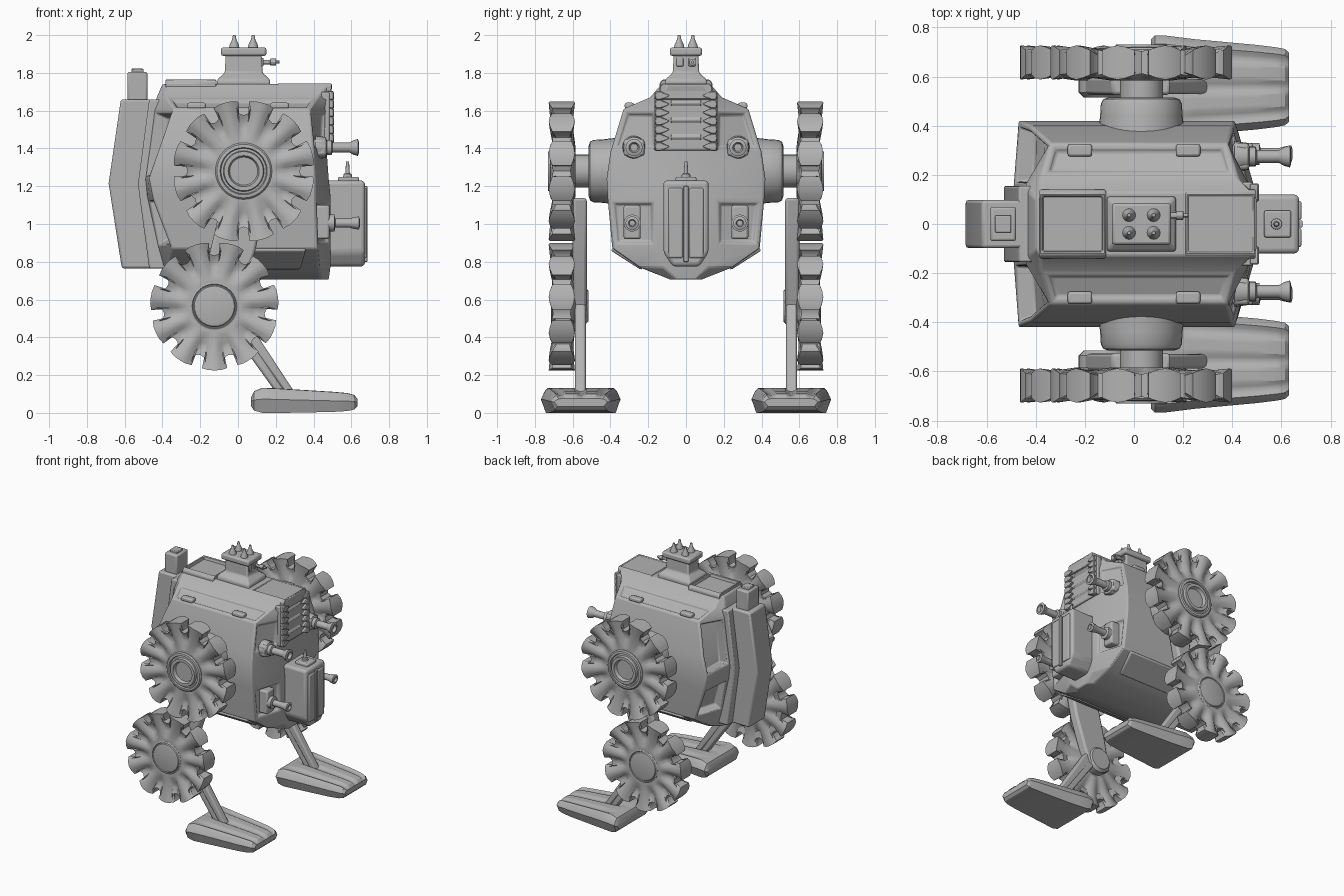
import bpy, bmesh, math
from mathutils import Vector

if "Cube" in bpy.data.objects:
    bpy.data.objects.remove(bpy.data.objects["Cube"])

steel = bpy.data.materials.new("steel_grey")
steel.diffuse_color = (0.45, 0.45, 0.45, 1)
steel.use_nodes = True
steel.node_tree.nodes["Principled BSDF"].inputs["Base Color"].default_value = steel.diffuse_color


def finish(name, bm, bevel=0, segs=2, angle=30):
    bmesh.ops.recalc_face_normals(bm, faces=bm.faces)
    me = bpy.data.meshes.new(name)
    bm.to_mesh(me)
    bm.free()
    me.materials.append(steel)
    ob = bpy.data.objects.new(name, me)
    bpy.context.collection.objects.link(ob)
    bpy.ops.object.select_all(action='DESELECT')
    ob.select_set(True)
    bpy.context.view_layer.objects.active = ob
    bpy.ops.object.shade_smooth_by_angle(angle=math.radians(angle))
    if bevel:
        m = ob.modifiers.new("bevel", 'BEVEL')
        m.width, m.segments, m.limit_method = bevel, segs, 'ANGLE'
    return ob


def loft(name, rings, bevel=0, segs=2, edit=None, angle=30):
    bm = bmesh.new()
    vs = [[bm.verts.new(p) for p in ring] for ring in rings]
    n = len(vs[0])
    side = {}
    for j in range(len(vs) - 1):
        for i in range(n):
            k = (i + 1) % n
            side[j, i] = bm.faces.new((vs[j][i], vs[j][k], vs[j + 1][k], vs[j + 1][i]))
    bm.faces.new(vs[0])
    bm.faces.new(vs[-1])
    bmesh.ops.recalc_face_normals(bm, faces=bm.faces)
    if edit:
        edit(bm, side)
    return finish(name, bm, bevel, segs, angle)


def box(name, x, y, z, bevel=0.008):
    return loft(name, [[(x[0], y[0], h), (x[1], y[0], h), (x[1], y[1], h), (x[0], y[1], h)] for h in z], bevel)


def prism(name, xz, y0, y1, bevel=0.008):
    return loft(name, [[(x, y, z) for x, z in xz] for y in (y0, y1)], bevel)


def lathe(name, origin, axis, profile, n=24):
    q = Vector(axis).to_track_quat('Z', 'Y')
    o = Vector(origin)
    rings = [[o + q @ Vector((r * math.cos(a), r * math.sin(a), d))
              for a in (math.tau * i / n for i in range(n))] for d, r in profile]
    return loft(name, rings)


# Hull: horizontal sections (z, centre half width, half width, x back centre/side, x front side/centre)
levels = [(.705, .05, .08, -.38, -.36, .44, .48), (.77, .12, .245, -.40, -.37, .43, .49),
          (.87, .15, .39, -.42, -.35, .42, .49), (1.14, .15, .415, -.48, -.45, .41, .49),
          (1.24, .15, .42, -.49, -.47, .41, .48), (1.38, .15, .40, -.47, -.42, .40, .47),
          (1.61, .15, .33, -.44, -.34, .38, .47), (1.67, .13, .19, -.43, -.38, .42, .49),
          (1.74, .10, .13, -.40, -.38, .48, .50)]
sections = [[(bs, -w, z), (fs, -w, z), (fc, -c, z), (fc, c, z), (fs, w, z), (bs, w, z), (bc, c, z), (bc, -c, z)]
            for z, c, w, bc, bs, fs, fc in levels]


def hull_panels(bm, f):
    def panel(faces, rim, depth):
        bmesh.ops.inset_region(bm, faces=faces, thickness=rim, depth=0, use_even_offset=True)
        bmesh.ops.inset_region(bm, faces=faces, thickness=.012, depth=depth, use_even_offset=True)
    for front, back in ((1, 7), (3, 5)):
        panel([f[5, front]], .022, -.02)                 # upper front windows
        panel([f[2, front]], .028, -.02)                 # lower front windows
        panel([f[4, back], f[5, back]], .022, -.07)      # upper rear recess
        panel([f[2, back]], .022, -.06)                  # lower rear recess
    for side in (0, 4):
        panel([f[6, side]], .022, -.018)                 # roof slots


loft("hull", sections, .008, 2, hull_panels)

# Roof spine with two sunken hatches
for x0, x1, z in ((-.385, -.115, 1.765), (.21, .495, 1.745)):
    def sink(bm, f):
        top = max(bm.faces, key=lambda q: q.calc_center_median().z)
        bmesh.ops.inset_region(bm, faces=[top], thickness=.014)
        bmesh.ops.inset_region(bm, faces=[top], thickness=.015, depth=-.045)
    loft("roof_hatch", [[(x0, -.14, h), (x1, -.14, h), (x1, .14, h), (x0, .14, h)] for h in (1.66, z - .02)]
         + [[(x0, -.125, z), (x1, -.125, z), (x1, .125, z), (x0, .125, z)]], .005, 1, sink)

# Turret
def square(cx, hx, hy, z):
    return [(cx - hx, -hy, z), (cx + hx, -hy, z), (cx + hx, hy, z), (cx - hx, hy, z)]


loft("turret", [square(.03, .14, .115, 1.70), square(.03, .14, .11, 1.765), square(.03, .10, .07, 1.80),
                square(.03, .095, .065, 1.90)], .01)
box("turret_cap", (-.09, .15), (-.085, .085), (1.89, 1.935), .012)
for x in (-.02, .08):
    for y in (-.036, .036):
        lathe("spike", (x, y, 1.93), (0, 0, 1), [(0, .028), (.02, .024), (.045, .012), (.07, .007)], 12)
for y in (-.032, .032):
    box("turret_port", (.12, .135), (y - .018, y + .018), (1.835, 1.88), .004)
lathe("turret_probe", (.12, .035, 1.857), (1, 0, 0), [(0, .012), (.05, .012), (.052, .018), (.08, .018), (.082, .008), (.10, .008)], 12)

# Back frame, pack and chimney
prism("back_frame", [(-.47, 1.66), (-.53, 1.21), (-.47, .765), (-.38, .765), (-.42, 1.21), (-.40, 1.66)], -.155, .155)
pack = [(-.45, 1.66), (-.62, 1.66), (-.685, 1.215), (-.615, .765), (-.45, .765), (-.50, 1.215)]
prism("back_pack", pack, -.098, .098, .012)
box("chimney", (-.585, -.48), (-.07, .07), (1.64, 1.805), .01)
box("chimney_cap", (-.565, -.50), (-.035, .035), (1.80, 1.822), .005)

# Front ammunition box with two grooves and an antenna
yz = [(-.12, 1.23), (-.12, .85), (-.07, .775), (.07, .775), (.12, .85), (.12, 1.23)]
loft("front_box", [[(x, y, z) for y, z in yz] for x in (.46, .672)], .02, 3)
for s in (-1, 1):
    box("groove_frame", (.66, .682), (s * .055 - .038, s * .055 + .038), (.82, 1.19), .008)
box("centre_rib", (.67, .686), (-.014, .014), (.80, 1.20), .004)
box("box_lid", (.53, .64), (-.055, .055), (1.22, 1.25), .008)
lathe("antenna", (.58, 0, 1.24), (0, 0, 1), [(0, .024), (.025, .022), (.028, .012), (.09, .008)], 12)

# Corrugated front grille
box("grille_plate", (.44, .485), (-.17, .17), (1.39, 1.70), .008)
for s in (-1, 1):
    for i in range(7):
        z = 1.41 + i * .045
        tri = [(s * .165, z - .022), (s * .165, z + .022), (s * .135, z + .024), (s * .085, z), (s * .135, z - .024)]
        loft("grille_tooth", [[(x, y, h) for y, h in tri] for x in (.47, .508)], .005, 1)
for z in (1.46, 1.55, 1.64):
    prism("grille_louvre", [(.47, z - .04), (.495, z), (.47, z + .04)], -.08, .08, .004)

# Guns on both sides of the front
for s in (-1, 1):
    lathe("upper_gun", (.41, s * .275, 1.405), (1, 0, 0),
          [(0, .062), (.055, .055), (.06, .04), (.085, .04), (.09, .026), (.18, .026), (.20, .038), (.225, .045), (.23, .028), (.21, .02)], 20)
    box("gun_mount", (.40, .47), (s * .275 - .055, s * .275 + .055), (1.36, 1.45), .015)
    box("lower_gun_plate", (.40, .485), (s * .285 - .045, s * .285 + .045), (.92, 1.10), .012)
    lathe("lower_gun", (.44, s * .285, 1.005), (1, 0, 0),
          [(0, .045), (.07, .045), (.075, .024), (.15, .024), (.17, .03), (.20, .035), (.205, .02), (.19, .015)], 20)
    # lower hull armour on the bilge slope
    loft("bilge_plate", [[(x, s * y, z) for x, y, z in ((-.25, .40, .86), (.36, .40, .86), (.33, .235, .755), (-.22, .235, .755))],
                         [(x, s * y, z) for x, y, z in ((-.25, .37, .89), (.36, .37, .89), (.33, .22, .79), (-.22, .22, .79))]], .012)
    # side roof rails
    for x in (-.22, .22):
        box("roof_latch", (x - .05, x + .05), (s * .30 - .025, s * .30 + .025), (1.61, 1.642), .01)

# Paddle wheels: flared teeth, rippled dished faces
TOOTH = [(0, .79), (.17, .82), (.21, .9), (.15, .985), (.33, 1), (.5, 1), (.67, 1), (.85, .985), (.79, .9), (.83, .82)]


def wheel(name, cx, cz, R, teeth, phase, s, hub):
    pts = [((k + t) * math.tau / teeth + phase, r) for k in range(teeth) for t, r in TOOTH]

    def ring(f, depth, ripple):
        out = []
        for i, (a, r) in enumerate(pts):
            t = TOOTH[i % len(TOOTH)][0]
            rad = R * (f * r if f > .6 else f)
            y = depth + ripple * math.cos(math.tau * t)
            out.append((cx + rad * math.cos(a), s * y, cz + rad * math.sin(a)))
        return out
    rows = [(.35, .585, 0), (.6, .605, .008), (.82, .61, .015), (1, .60, .012),
            (1, .715, -.012), (.85, .70, -.022), (.6, .695, -.014), (.46, .705, 0), (.40, .705, 0)]
    loft(name, [ring(*r) for r in rows], angle=40)
    lathe(name + "_hub", (cx, s * .66, cz), (0, s, 0), hub, 32)


for s in (-1, 1):
    wheel("upper_wheel", .03, 1.28, .375, 12, 0, s,
          [(0, .15), (.05, .15), (.058, .142), (.06, .125), (.048, .12), (.05, .108), (.07, .104), (.07, .082), (.045, .074), (.03, .06)])
    wheel("lower_wheel", -.125, .565, .34, 11, math.radians(-8), s,
          [(0, .125), (.046, .125), (.05, .118), (.042, .113), (.052, .106), (.056, .09)])
    # shoulder housing and axle
    lathe("shoulder", (.03, s * .34, 1.28), (0, s, 0),
          [(0, .18), (.10, .168), (.15, .165), (.168, .155), (.175, .135), (.175, .10)], 32)
    lathe("axle", (.03, s * .50, 1.28), (0, s, 0), [(0, .088), (.14, .088)], 24)
    # arm linking the two wheels
    prism("upper_arm", [(-.09, 1.10), (.15, 1.14), (.09, .85), (-.03, .50), (-.22, .50), (-.18, .72)], s * .525, s * .60, .015)
    lathe("knee", (-.125, s * .515, .565), (0, s, 0), [(0, .08), (.02, .10), (.15, .10)], 24)
    # twin shin struts
    for d in (-.024, .024):
        prism("shin_strut", [(-.06 + d, .62), (-.10 + d, .56), (.245 + d, .08), (.295 + d, .08)], s * .53, s * .588, .012)
    prism("shin_web", [(-.06, .58), (-.08, .54), (.25, .09), (.29, .09)], s * .545, s * .575, .004)

    # ribbed foot pad: sections along x, tapering towards the toe
    def foot_ring(x, hw, z0, z1):
        c, n = .557, 24
        top = []
        for i in range(n + 1):
            u = -1 + 2 * i / n
            edge = max(0, abs(u) - .8) / .2
            groove = .012 * max(0, math.cos(u * 3 * math.pi)) if abs(u) < .8 and .2 < x < .62 else 0
            top.append((x, s * (c + hw * u), z1 - (z1 - z0) * .45 * edge ** 2 - groove))
        return top + [(x, s * (c + hw * .88), z0), (x, s * (c - hw * .88), z0)]
    loft("foot", [foot_ring(*r) for r in ((.07, .195, .035, .085), (.085, .21, .012, .115), (.13, .21, 0, .133),
                                           (.21, .20, 0, .13), (.24, .196, 0, .128), (.50, .172, .005, .112),
                                           (.58, .162, .01, .105), (.615, .155, .018, .095), (.632, .14, .035, .075))])
